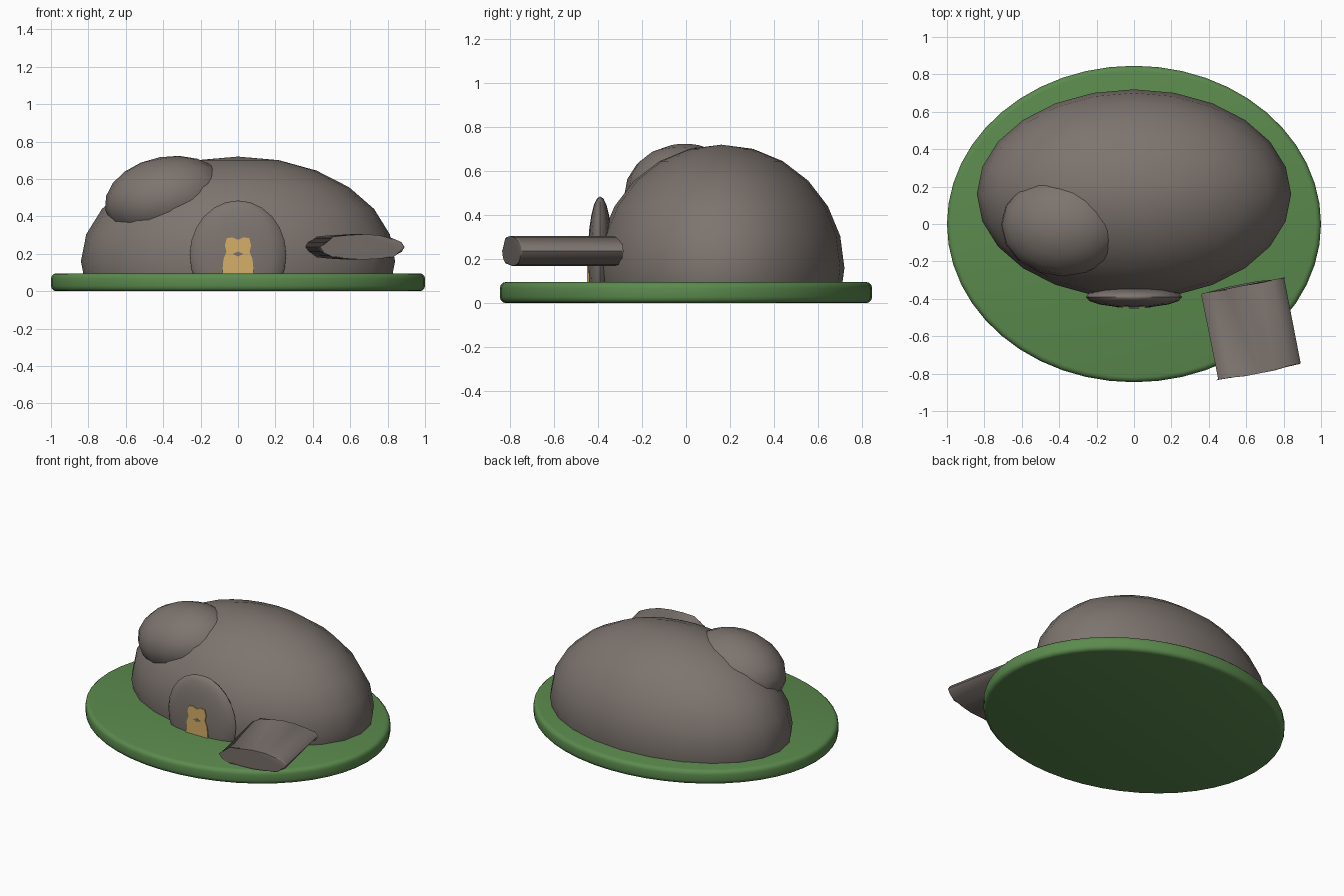
import bpy, bmesh
from math import radians
from mathutils import Matrix

cube = bpy.data.objects.get("Cube")
if cube:
    bpy.data.objects.remove(cube, do_unlink=True)


def material(name, rgb):
    m = bpy.data.materials.new(name)
    m.use_nodes = True
    m.diffuse_color = (*rgb, 1)
    bsdf = next(n for n in m.node_tree.nodes if n.type == "BSDF_PRINCIPLED")
    bsdf.inputs["Base Color"].default_value = (*rgb, 1)
    return m


GRASS = material("grass green", (0.105, 0.255, 0.075))
STONE = material("stone brown", (0.205, 0.175, 0.158))
GLOW = material("warm yellow", (0.66, 0.43, 0.14))


def finish(name, bm, mat, smooth=True):
    mesh = bpy.data.meshes.new(name)
    bmesh.ops.recalc_face_normals(bm, faces=bm.faces)
    bm.to_mesh(mesh)
    bm.free()
    mesh.materials.append(mat)
    ob = bpy.data.objects.new(name, mesh)
    bpy.context.collection.objects.link(ob)
    if smooth:
        bpy.ops.object.select_all(action="DESELECT")
        ob.select_set(True)
        bpy.context.view_layer.objects.active = ob
        bpy.ops.object.shade_smooth_by_angle(angle=radians(40))
    return ob


def ellipsoid(name, center, radii, segments, rings, tilt=0.0, floor=None):
    """Stretched sphere, optionally tilted about y and cut flat at a floor height."""
    bm = bmesh.new()
    bmesh.ops.create_uvsphere(bm, u_segments=segments, v_segments=rings, radius=1)
    bm.transform(Matrix.Translation(center) @ Matrix.Rotation(tilt, 4, "Y")
                 @ Matrix.Diagonal((*radii, 1)))
    if floor is not None:
        cut = bmesh.ops.bisect_plane(bm, geom=bm.verts[:] + bm.edges[:] + bm.faces[:],
                                     plane_co=(0, 0, floor), plane_no=(0, 0, 1),
                                     clear_inner=True)
        edges = [e for e in cut["geom_cut"] if isinstance(e, bmesh.types.BMEdge)]
        bmesh.ops.holes_fill(bm, edges=edges)
    return finish(name, bm, STONE)


def drum(name, matrix, segments, round_by, mat):
    """Cylinder with softened rims, shaped by a matrix."""
    bm = bmesh.new()
    bmesh.ops.create_cone(bm, cap_ends=True, segments=segments,
                          radius1=1, radius2=1, depth=1)
    bm.transform(matrix)
    caps = [f for f in bm.faces if len(f.verts) > 4]
    rims = list({e for f in caps for e in f.edges})
    bmesh.ops.bevel(bm, geom=rims, offset=round_by, segments=3, profile=0.5,
                    affect="EDGES", clamp_overlap=True)
    return finish(name, bm, mat)


def plate(name, outline, y, depth, mat):
    """Thin upright sheet from an x, z outline."""
    bm = bmesh.new()
    face = bm.faces.new([bm.verts.new((x, y, z)) for x, z in outline])
    grown = bmesh.ops.extrude_face_region(bm, geom=[face])
    moved = [v for v in grown["geom"] if isinstance(v, bmesh.types.BMVert)]
    bmesh.ops.translate(bm, verts=moved, vec=(0, depth, 0))
    return finish(name, bm, mat, smooth=False)


# Oval lawn
drum("grass_base", Matrix.Translation((0, 0, 0.048))
     @ Matrix.Diagonal((1, 0.846, 0.096, 1)), 48, 0.028, GRASS)

# Main mound and the lump on its shoulder
ellipsoid("mound", (0, 0.16, 0.16), (0.84, 0.56, 0.56), 24, 12, floor=0.003)
ellipsoid("shoulder_lump", (-0.38, -0.005, 0.495), (0.335, 0.275, 0.225), 16, 10,
          tilt=radians(-10))

# Upright entrance boulder
ellipsoid("entrance_stone", (0, -0.39, 0.195), (0.258, 0.057, 0.29), 16, 12, floor=0.003)

# Glowing doorway, with a small stone showing through its waist
half = [(0.085, 0.09), (0.078, 0.17), (0.062, 0.212), (0.07, 0.245), (0.06, 0.284),
        (0.03, 0.288), (0, 0.275)]
outline = half + [(-x, z) for x, z in reversed(half[:-1])]
plate("doorway_glow", outline, -0.449, 0.009, GLOW)
plate("doorway_chip", [(-0.028, 0.2), (0, 0.186), (0.028, 0.2), (0, 0.212)],
      -0.4505, 0.005, STONE)

# Flattened log lying beside the entrance
drum("flat_log", Matrix.Translation((0.625, -0.56, 0.237))
     @ Matrix.Rotation(radians(11), 4, "Z")
     @ Matrix.Diagonal((0.226, 0.47, 0.068, 1))
     @ Matrix.Rotation(radians(90), 4, "X"), 16, 0.008, STONE)
